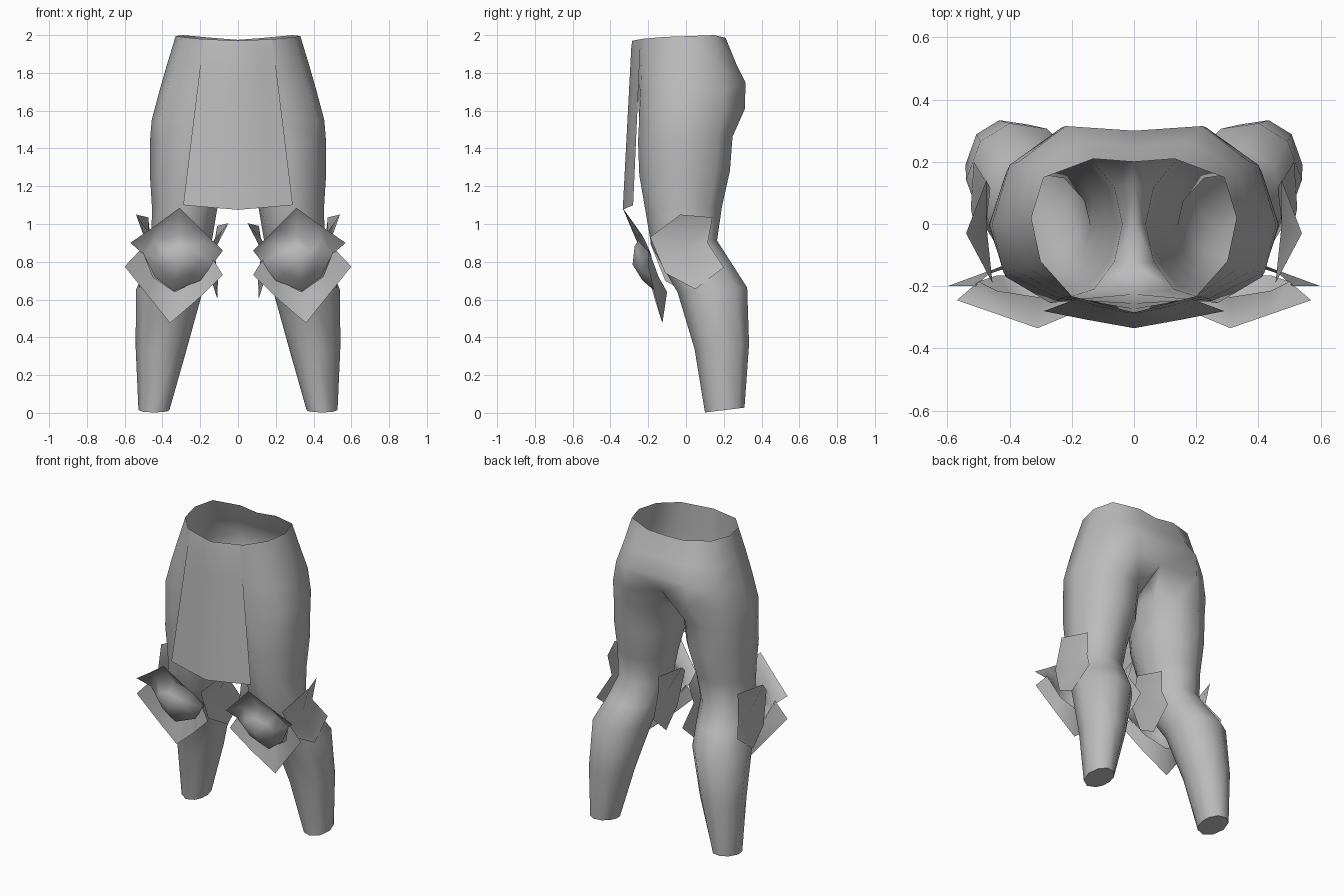
import bpy, bmesh, math
from mathutils import Vector

if "Cube" in bpy.data.objects:
    bpy.data.objects.remove(bpy.data.objects["Cube"])

grey = bpy.data.materials.new("plain grey")
grey.diffuse_color = (0.5, 0.5, 0.5, 1)
grey.use_nodes = True
grey.node_tree.nodes["Principled BSDF"].inputs["Base Color"].default_value = grey.diffuse_color


def make(name, verts, faces, facing=None, angle=180):
    """Build the +x half, orient it, mirror it over x and shade it smooth."""
    bm = bmesh.new()
    vs = [bm.verts.new(v) for v in verts]
    for f in faces:
        bm.faces.new([vs[i] for i in f])
    bmesh.ops.recalc_face_normals(bm, faces=bm.faces[:])
    if facing:
        total = sum((f.normal * f.calc_area() for f in bm.faces), Vector())
        if total.dot(Vector(facing)) < 0:
            bmesh.ops.reverse_faces(bm, faces=bm.faces[:])
    me = bpy.data.meshes.new(name)
    bm.to_mesh(me)
    bm.free()
    me.materials.append(grey)
    ob = bpy.data.objects.new(name, me)
    bpy.context.collection.objects.link(ob)
    m = ob.modifiers.new("mirror", 'MIRROR')
    m.use_clip = True
    m.merge_threshold = 0.001
    bpy.context.view_layer.objects.active = ob
    ob.select_set(True)
    bpy.ops.object.shade_smooth_by_angle(angle=math.radians(angle))
    ob.select_set(False)
    return ob


# trousers: half rings from front centre round the hip to back centre
hips = [
    [(0, -.285, 1.97), (.2, -.232, 1.98), (.3, -.12, 1.99), (.33, .02, 1.995), (.29, .15, 2), (.13, .21, 1.985), (0, .2, 1.975)],
    [(0, -.272, 1.84), (.22, -.235, 1.84), (.34, -.14, 1.84), (.377, .02, 1.84), (.33, .18, 1.84), (.17, .265, 1.85), (0, .25, 1.85)],
    [(0, -.255, 1.7), (.24, -.24, 1.7), (.38, -.15, 1.7), (.417, .01, 1.7), (.37, .2, 1.71), (.22, .315, 1.75), (0, .3, 1.75)],
    [(0, -.225, 1.55), (.25, -.248, 1.55), (.42, -.155, 1.55), (.457, 0, 1.55), (.4, .19, 1.57), (.23, .312, 1.61), (0, .25, 1.63)],
]
verts = [p for r in hips for p in r]
faces = [(a * 7 + i, a * 7 + i + 1, a * 7 + i + 8, a * 7 + i + 7) for a in range(3) for i in range(6)]
# crotch strip closes the last half ring into a full leg ring
last = list(range(21, 28))
crotch = len(verts)
verts += [(0, .13, 1.57), (0, 0, 1.53), (0, -.13, 1.51)]
prev = last + [crotch, crotch + 1, crotch + 2]
# leg rings: z, inner x, outer x, front y, back y
legs = [(1.45, .038, .465, -.255, .252), (1.27, .055, .467, -.248, .238), (1.08, .11, .455, -.215, .195),
        (.9, .14, .46, -.185, .168), (.78, .16, .49, -.12, .245), (.65, .185, .54, -.045, .328),
        (.35, .268, .542, .045, .337), (.015, .363, .527, .1, .312)]
angles = [-125, -85, -42, 0, 42, 78, 118, 152, 180, 208]
for z, xi, xo, yf, yb in legs:
    cx, cy, rx, ry = (xi + xo) / 2, (yf + yb) / 2, (xo - xi) / 2, (yb - yf) / 2
    start = len(verts)
    for a in angles:
        c, s = math.cos(math.radians(a)), math.sin(math.radians(a))
        verts.append((cx + rx * c, cy + ry * s, z + .013 * s))
    ring = list(range(start, start + 10))
    faces += [(prev[i], prev[(i + 1) % 10], ring[(i + 1) % 10], ring[i]) for i in range(10)]
    prev = ring
faces.append(tuple(prev))  # ankle cap
make("trousers", verts, faces, None, 60)

# front flap: slightly keeled sheet that grows out of the waist rim
rows = 5
verts = [(0, -.285, 1.97), (.1, -.2585, 1.975), (.18, -.237, 1.979)]
for i in range(rows + 1):
    t = i / rows
    verts += [(0, -.29 - .045 * t, 1.93 - .855 * t),
              (.1 + .05 * t, -.268 - .04 * t, 1.925 - .837 * t),
              (.19 + .1 * t, -.243 - .037 * t, 1.92 - .82 * t)]
faces = [(r * 3 + c, r * 3 + c + 1, r * 3 + c + 4, r * 3 + c + 3) for r in range(rows + 1) for c in range(2)]
make("front_flap", verts, faces, (0, -1, 0))

# knee guard: low dome that runs smoothly into a flared upper chevron
rim = [(.5, -.185, .84), (.44, -.215, .91), (.31, -.235, .945), (.19, -.215, .9),
       (.125, -.185, .8), (.2, -.165, .7), (.34, -.165, .645), (.44, -.165, .72)]
peak = Vector((.32, -.283, .785))
mid = []
for p in rim:
    q = peak.lerp(Vector(p), .6)
    mid.append((q.x, q.y - .018, q.z))
flare = [(.57, -.245, .9), (.44, -.29, .99), (.31, -.335, 1.085), (.19, -.285, .965), (.08, -.24, .86)]
verts = [tuple(peak)] + mid + rim + flare
faces = []
for k in range(8):
    n = (k + 1) % 8
    faces += [(0, 1 + k, 1 + n), (1 + k, 9 + k, 9 + n, 1 + n)]
faces += [(9 + k, 17 + k, 18 + k, 10 + k) for k in range(4)]
make("knee_guard", verts, faces, (0, -1, 0))

# lower chevron: inner edge lies back on the shin, outer edge flares forward
inner = [(.13, -.19, .81), (.2, -.145, .71), (.335, -.1, .64), (.45, -.145, .72), (.51, -.2, .87)]
outer = [(.08, -.2, .73), (.215, -.165, .6), (.36, -.125, .475), (.48, -.165, .625), (.6, -.2, .775)]
make("lower_knee_plate", inner + outer, [(i, i + 1, 6 + i, 5 + i) for i in range(4)], (0, -1, 0))

# side plates of the knee: flared rim around a centre point
fan = [(7, i, (i + 1) % 7) for i in range(7)]
side = [(.54, -.03, 1.05), (.475, .14, 1.035), (.462, .115, .9), (.515, .2, .77),
        (.525, .05, .655), (.49, -.11, .74), (.455, -.19, .93)]
make("outer_knee_plate", side + [(.475, 0, .87)], fan, (1, 0, 0), 60)
side = [(.05, -.03, 1.005), (.11, .13, .99), (.13, .105, .87), (.105, .19, .73),
        (.11, .05, .605), (.14, -.11, .7), (.14, -.19, .9)]
make("inner_knee_plate", side + [(.13, 0, .85)], fan, (-1, 0, 0), 60)
